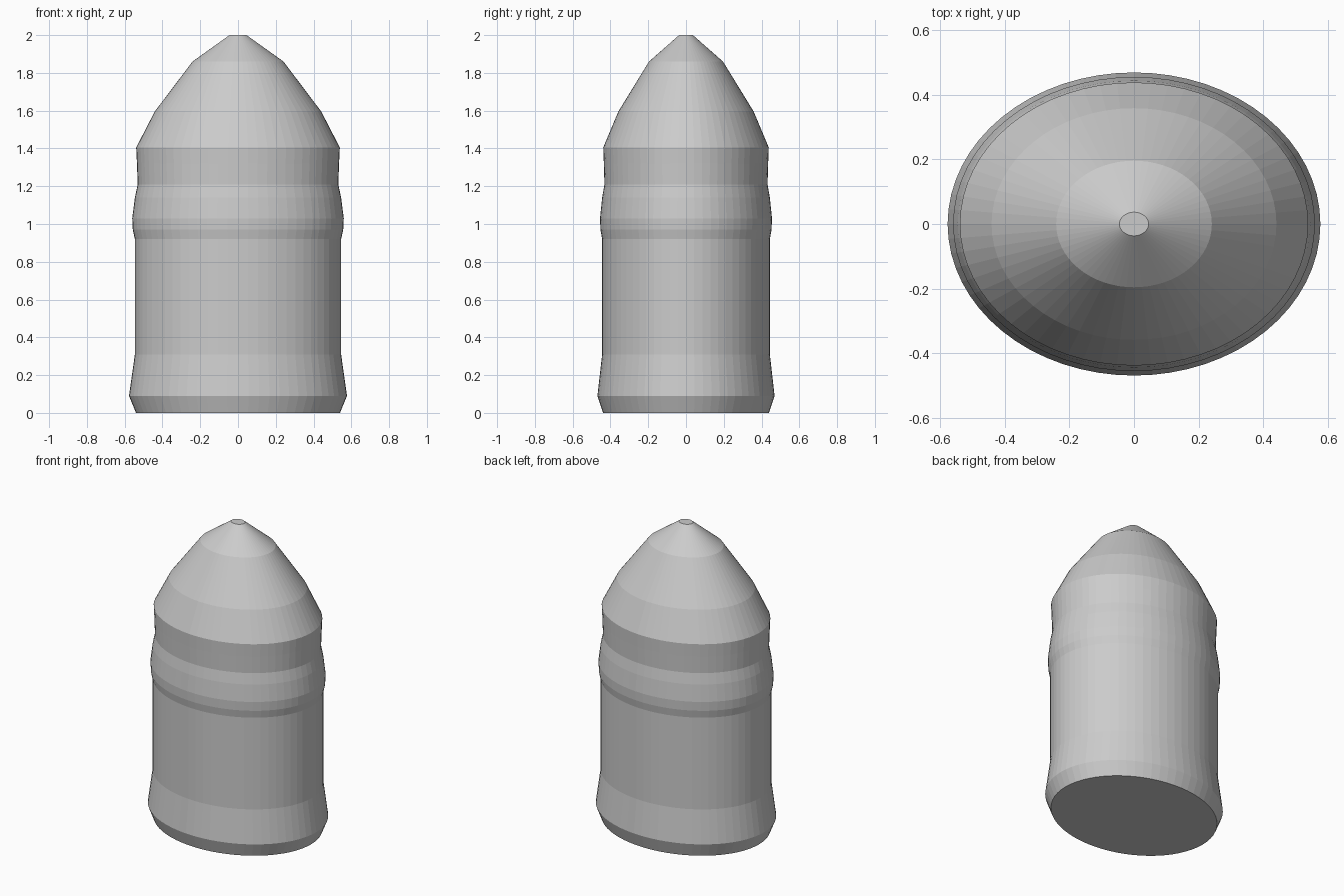
import bpy, bmesh, math

if "Cube" in bpy.data.objects:
    bpy.data.objects.remove(bpy.data.objects["Cube"])

SIDES = 64
DEPTH = 0.813  # y radius relative to x radius

# (radius along x, height) from foot to tip
PROFILE = [(0.54, 0.0), (0.577, 0.09), (0.546, 0.31), (0.546, 0.92),
           (0.557, 0.97), (0.56, 1.03), (0.546, 1.14), (0.531, 1.21),
           (0.535, 1.32), (0.539, 1.405), (0.441, 1.595), (0.241, 1.86),
           (0.045, 2.0)]

grey = bpy.data.materials.new("plain grey")
grey.diffuse_color = (0.6, 0.6, 0.6, 1)
grey.use_nodes = True
grey.node_tree.nodes["Principled BSDF"].inputs["Base Color"].default_value = grey.diffuse_color

# Oval turned body with flat foot and small flat tip
bm = bmesh.new()
rings = []
for r, z in PROFILE:
    rings.append([bm.verts.new((r * math.cos(2 * math.pi * i / SIDES),
                                r * DEPTH * math.sin(2 * math.pi * i / SIDES), z))
                  for i in range(SIDES)])
for low, high in zip(rings, rings[1:]):
    for i in range(SIDES):
        j = (i + 1) % SIDES
        bm.faces.new((low[i], low[j], high[j], high[i]))
bm.faces.new(rings[0][::-1])
bm.faces.new(rings[-1])

mesh = bpy.data.meshes.new("pointed_body")
bm.to_mesh(mesh)
bm.free()
mesh.materials.append(grey)
body = bpy.data.objects.new("pointed_body", mesh)
bpy.context.collection.objects.link(body)
